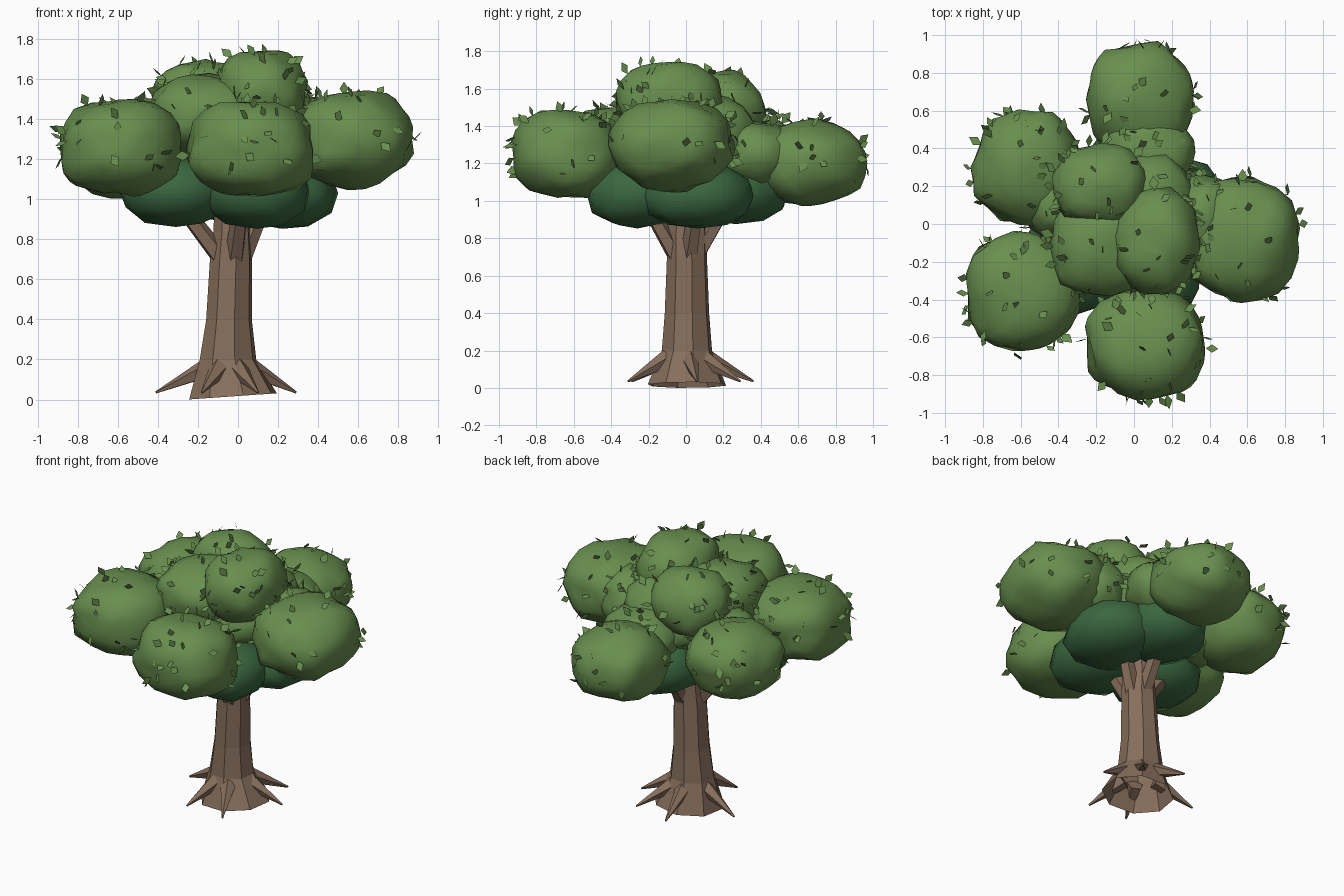
import bpy, bmesh, math, random
from mathutils import Vector, noise

random.seed(4)
old = bpy.data.objects.get("Cube")
if old:
    bpy.data.objects.remove(old, do_unlink=True)


def material(name, rgb):
    m = bpy.data.materials.new(name)
    m.use_nodes = True
    m.diffuse_color = (*rgb, 1)
    node = m.node_tree.nodes["Principled BSDF"]
    node.inputs["Base Color"].default_value = (*rgb, 1)
    node.inputs["Roughness"].default_value = 0.9
    return m


LEAF = material("leaf green", (0.14, 0.275, 0.078))
SHADE = material("deep green", (0.042, 0.135, 0.05))
BARK = material("bark brown", (0.24, 0.158, 0.107))


def finish(name, bm, mat, smooth=False):
    mesh = bpy.data.meshes.new(name)
    bm.to_mesh(mesh)
    bm.free()
    mesh.materials.append(mat)
    for p in mesh.polygons:
        p.use_smooth = smooth
    ob = bpy.data.objects.new(name, mesh)
    bpy.context.collection.objects.link(ob)
    return ob


def limb(name, start, end, r1, r2, sides=5):
    """Tapered limb between two points."""
    start, end = Vector(start), Vector(end)
    axis = end - start
    bm = bmesh.new()
    bmesh.ops.create_cone(bm, cap_ends=True, segments=sides, radius1=r1,
                          radius2=r2, depth=axis.length)
    turn = axis.to_track_quat('Z', 'Y')
    for v in bm.verts:
        v.co = turn @ v.co + (start + end) / 2
    return finish(name, bm, BARK)


def surface(d, centre, size, rough):
    """Point on a lumpy, slightly squared ellipsoid in direction d."""
    k = sum(abs(c) ** 2.3 for c in d) ** (-1 / 2.3)
    k *= 0.99 + rough * noise.noise(d * 1.7 + centre * 9)
    k += rough * 0.7 * noise.noise(d * 4 + centre * 5)
    return centre + d * k * size


def clump(name, centre, size, mat, rough, detail):
    centre, size = Vector(centre), Vector(size)
    bm = bmesh.new()
    bmesh.ops.create_icosphere(bm, subdivisions=detail, radius=1)
    for v in bm.verts:
        v.co = surface(v.co.normalized(), centre, size, rough)
    return finish(name, bm, mat, True)


# Trunk: open flared base with a sloping rim (z, centre x, radius x, radius y)
bm = bmesh.new()
rings = []
for z, cx, rx, ry in [(0, -.025, .225, .215), (.2, -.05, .145, .138),
                      (.4, -.045, .117, .122), (.7, -.035, .108, .11),
                      (.84, -.03, .095, .11), (1, -.03, .09, .1)]:
    ring = []
    for i in range(8):
        a = math.tau * (i + .3) / 8
        x = cx + rx * math.cos(a)
        rim = .07 * (x + .25) if z == 0 else 0
        ring.append(bm.verts.new((x, .005 + ry * math.sin(a), z + rim)))
    rings.append(ring)
for low, high in zip(rings, rings[1:]):
    for i in range(8):
        j = (i + 1) % 8
        bm.faces.new((low[i], low[j], high[j], high[i]))
bm.faces.new(rings[-1])
finish("trunk", bm, BARK)

# Roots
tips = [(.29, .06), (.17, .29), (-.1, .36), (-.41, .07), (-.18, -.29), (.1, -.31)]
for i, (x, y) in enumerate(tips):
    out = Vector((x + .04, y, 0)).normalized()
    start = Vector((-.045, 0, .155)) + out * .11
    limb(f"root_{i + 1}", start, (x, y, .035), .052, .006)

# Branches
for i, (x, y) in enumerate([(-.31, -.06), (.14, .06), (.02, -.22), (-.02, .23)]):
    out = Vector((x + .03, y, 0)).normalized()
    limb(f"branch_{i + 1}", Vector((-.03, 0, .7)) + out * .05, (x, y, 1), .05, .04)

# Dark underside of the crown
under = [((-.31, -.18, 1.04), (.285, .29, .18)), ((.22, .06, 1.03), (.28, .31, .18)),
         ((.09, -.26, 1.035), (.28, .28, .18)), ((0, .27, 1.06), (.27, .28, .19))]
for i, (c, s) in enumerate(under):
    clump(f"lower_foliage_{i + 1}", c, s, SHADE, .07, 2)

# Bright foliage clumps
crown = {
    "back": ((.03, .66, 1.2), (.29, .3, .225)),
    "back_inner": ((.07, .38, 1.25), (.25, .2, .18)),
    "right_back": ((-.57, .3, 1.24), (.285, .3, .24)),
    "right_back_inner": ((-.4, .14, 1.24), (.2, .22, .2)),
    "right_front": ((-.59, -.36, 1.26), (.31, .32, .24)),
    "front": ((.06, -.64, 1.25), (.32, .3, .245)),
    "left": ((.57, -.08, 1.3), (.305, .325, .245)),
    "left_inner": ((.36, .02, 1.3), (.19, .24, .2)),
    "middle": ((0, .05, 1.33), (.34, .34, .25)),
    "top": ((.12, -.09, 1.53), (.23, .28, .22)),
    "top_back": ((-.18, .2, 1.48), (.25, .22, .21)),
    "top_front": ((-.17, -.11, 1.42), (.28, .27, .2)),
}
for part, (c, s) in crown.items():
    clump(f"{part}_foliage", c, s, LEAF, .11, 3)

# Loose diamond leaves scattered over the exposed foliage
bm = bmesh.new()
for part, (c, s) in crown.items():
    c, s = Vector(c), Vector(s)
    for n in range(46):
        d = Vector([random.gauss(0, 1) for k in range(3)]).normalized()
        p = surface(d, c, s, .11)
        buried = any(sum(((p[i] - oc[i]) / os[i]) ** 2 for i in range(3)) < 1
                     for q, (oc, os) in crown.items() if q != part)
        if buried or d.z < -.4:
            continue
        wobble = Vector([random.uniform(-1, 1) for k in range(3)])
        along = (d + wobble * .9).normalized()
        side = along.cross(wobble + d * .3).normalized()
        length = random.uniform(.055, .085)
        width = length * .33
        base = p - along * length * .15
        mid = base + along * length * .5
        corners = (base, mid + side * width, base + along * length, mid - side * width)
        bm.faces.new([bm.verts.new(v) for v in corners])
finish("loose_leaves", bm, LEAF)
